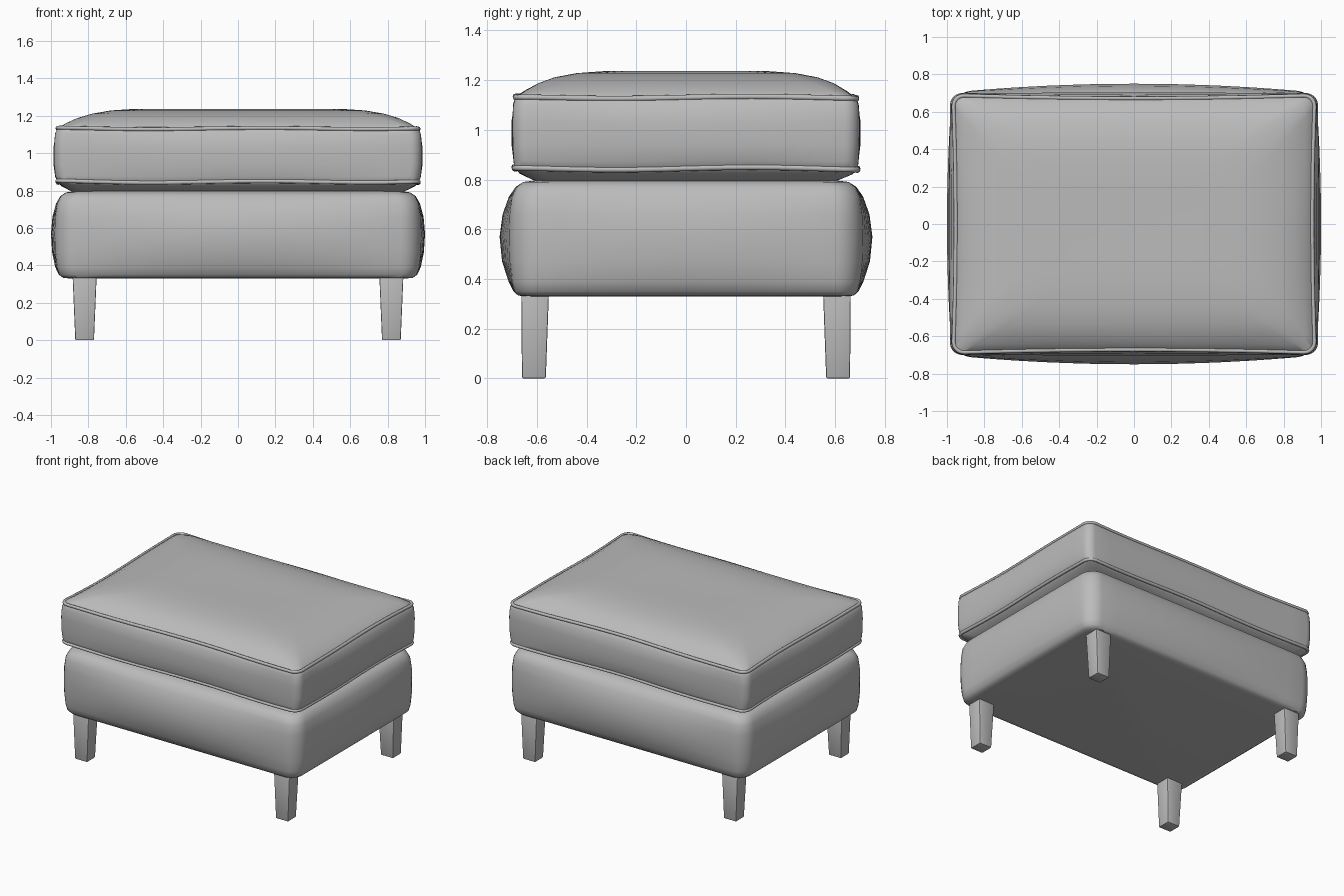
import bpy, bmesh, math

cube = bpy.data.objects.get("Cube")
if cube:
    bpy.data.objects.remove(cube, do_unlink=True)

# One upholstery colour throughout
grey = bpy.data.materials.new("plain_grey")
grey.use_nodes = True
colour = (0.5, 0.5, 0.5, 1)
grey.diffuse_color = colour
grey.node_tree.nodes["Principled BSDF"].inputs["Base Color"].default_value = colour


def ring(hx, hy, z, radius, bulge_x=0, bulge_y=0, sag=0, side=14, arc=6):
    """Rounded rectangle whose sides swell outward and whose height may ripple."""
    radius = min(radius, hx * 0.9, hy * 0.9)
    pts = []
    corners = [(1, 1), (-1, 1), (-1, -1), (1, -1)]
    for i, (sx, sy) in enumerate(corners):
        cx, cy = sx * (hx - radius), sy * (hy - radius)
        for k in range(arc + 1):
            a = math.pi / 2 * (i + k / arc)
            pts.append((cx + radius * math.cos(a), cy + radius * math.sin(a)))
        nx, ny = corners[(i + 1) % 4]
        ex, ey = nx * (hx - radius), ny * (hy - radius)
        a = math.pi / 2 * (i + 1)
        ox, oy = radius * math.cos(a), radius * math.sin(a)
        for k in range(1, side):
            t = k / side
            pts.append((cx + (ex - cx) * t + ox, cy + (ey - cy) * t + oy))
    result = []
    for x, y in pts:
        u, v = x / hx, y / hy
        ripple = sag * (math.sin(5 * u + 1) * abs(v) + math.sin(4 * v) * abs(u))
        result.append((x + bulge_x * u * (1 - v * v),
                       y + bulge_y * v * (1 - u * u), z + ripple))
    return result


def finish(name, bm, angle=40):
    bmesh.ops.recalc_face_normals(bm, faces=bm.faces)
    mesh = bpy.data.meshes.new(name)
    bm.to_mesh(mesh)
    bm.free()
    mesh.materials.append(grey)
    obj = bpy.data.objects.new(name, mesh)
    bpy.context.collection.objects.link(obj)
    bpy.ops.object.select_all(action="DESELECT")
    obj.select_set(True)
    bpy.context.view_layer.objects.active = obj
    bpy.ops.object.shade_smooth_by_angle(angle=math.radians(angle))
    return obj


def loft(name, rings):
    bm = bmesh.new()
    loops = [[bm.verts.new(p) for p in r] for r in rings]
    for low, high in zip(loops, loops[1:]):
        for i in range(len(low)):
            j = (i + 1) % len(low)
            bm.faces.new((low[i], low[j], high[j], high[i]))
    bm.faces.new(loops[0][::-1])
    bm.faces.new(loops[-1])
    return finish(name, bm)


def piping(name, path, radius):
    curve = bpy.data.curves.new(name, "CURVE")
    curve.dimensions = "3D"
    curve.bevel_depth = radius
    curve.bevel_resolution = 2
    spline = curve.splines.new("POLY")
    spline.points.add(len(path) - 1)
    for point, co in zip(spline.points, path):
        point.co = (*co, 1)
    spline.use_cyclic_u = True
    curve.materials.append(grey)
    bpy.context.collection.objects.link(bpy.data.objects.new(name, curve))


# Padded base with swollen sides and a flat underside
loft("base", [
    ring(0.90, 0.645, 0.33, 0.07),
    ring(0.935, 0.675, 0.333, 0.08),
    ring(0.955, 0.69, 0.35, 0.09, 0.003, 0.004),
    ring(0.967, 0.698, 0.39, 0.10, 0.010, 0.016),
    ring(0.972, 0.702, 0.47, 0.10, 0.022, 0.038),
    ring(0.973, 0.703, 0.57, 0.10, 0.027, 0.047),
    ring(0.972, 0.702, 0.66, 0.10, 0.020, 0.036),
    ring(0.965, 0.697, 0.73, 0.10, 0.008, 0.016),
    ring(0.948, 0.682, 0.77, 0.10, 0.002, 0.004),
    ring(0.92, 0.655, 0.79, 0.10),
    ring(0.87, 0.60, 0.797, 0.10),
])

# Seams of the loose cushion
lower_seam = ring(0.967, 0.692, 0.845, 0.06, -0.006, -0.008, 0.005)
upper_seam = ring(0.967, 0.688, 1.13, 0.06, -0.014, -0.016, 0.004)

# Cushion: tucked underside, boxed sides, domed top
loft("cushion", [
    ring(0.86, 0.57, 0.785, 0.08),
    ring(0.90, 0.62, 0.80, 0.08),
    ring(0.945, 0.67, 0.826, 0.07, 0, 0, 0.003),
    lower_seam,
    ring(0.977, 0.694, 0.875, 0.06, 0, 0, 0.003),
    ring(0.983, 0.697, 0.94, 0.06, 0.004, 0.005),
    ring(0.983, 0.698, 1.03, 0.06, 0.004, 0.005),
    ring(0.979, 0.696, 1.10, 0.06, -0.004, -0.005, 0.003),
    upper_seam,
    ring(0.92, 0.645, 1.158, 0.07, -0.005, -0.005, 0.002),
    ring(0.86, 0.595, 1.187, 0.09),
    ring(0.78, 0.53, 1.211, 0.11),
    ring(0.68, 0.44, 1.228, 0.13),
    ring(0.56, 0.33, 1.236, 0.14),
    ring(0.38, 0.2, 1.237, 0.1),
    ring(0.2, 0.08, 1.235, 0.05),
])
piping("lower_piping", lower_seam, 0.011)
piping("upper_piping", upper_seam, 0.011)

# Four tapered square legs
for x_name, sx in (("left", 1), ("right", -1)):
    for y_name, sy in (("front", -1), ("back", 1)):
        bm = bmesh.new()
        bmesh.ops.create_cube(bm, size=1)
        for v in bm.verts:
            top = v.co.z > 0
            cx, wx = (0.82, 0.13) if top else (0.82, 0.10)
            cy, wy = (0.607, 0.112) if top else (0.612, 0.096)
            v.co = (sx * cx + v.co.x * wx, sy * cy + v.co.y * wy, 0.36 if top else 0)
        bmesh.ops.bevel(bm, geom=bm.edges[:], offset=0.006, segments=2,
                        affect="EDGES", profile=0.5)
        finish(f"{y_name}_{x_name}_leg", bm, 30)
